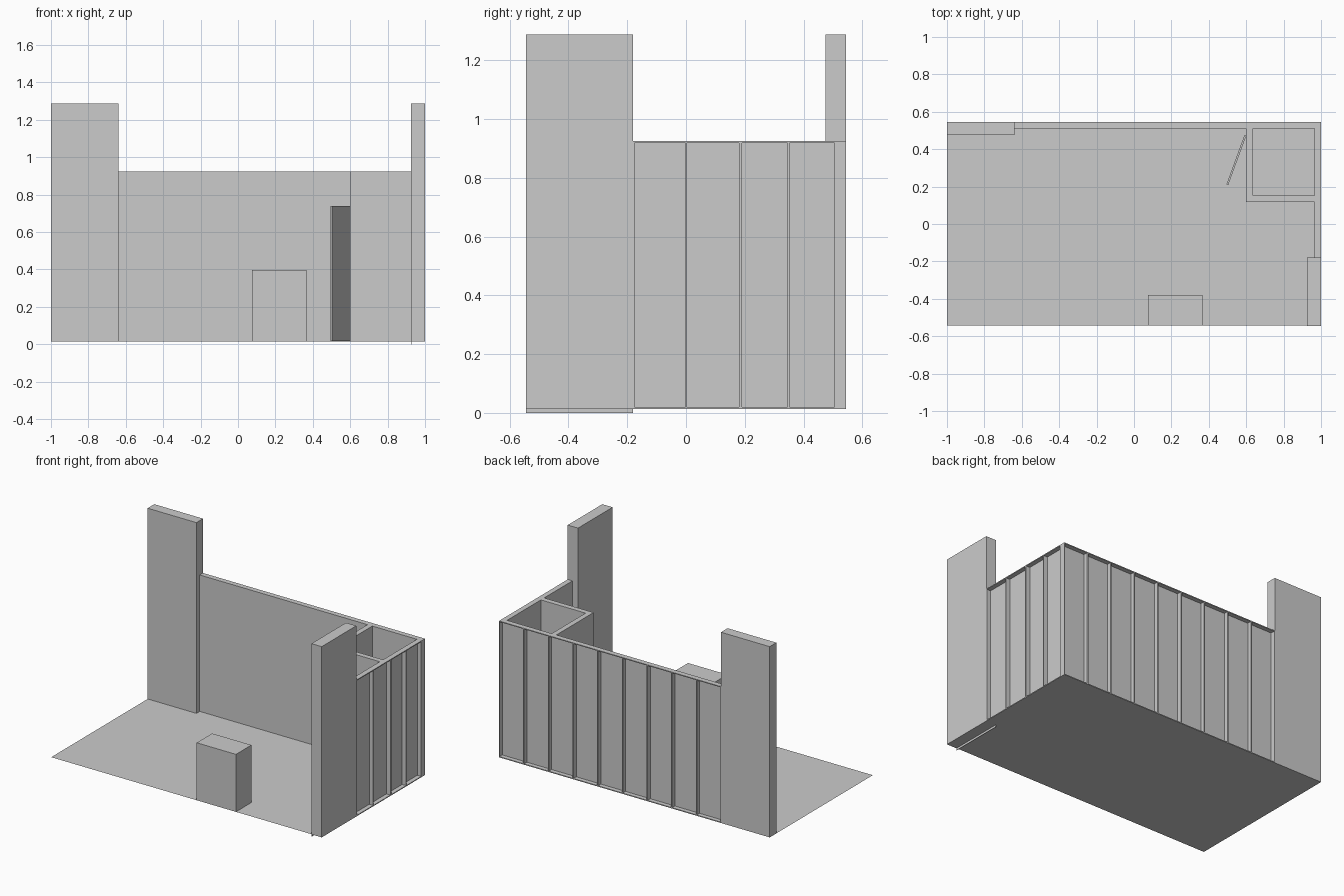
import bpy, bmesh, math
from mathutils import Matrix, Vector

if "Cube" in bpy.data.objects:
    bpy.data.objects.remove(bpy.data.objects["Cube"])

Z0, ZT = 0.014, 0.925      # floor level, wall height
TOWER = 1.288              # tower height
T = 0.035                  # wall depth


def mesh_object(name, bm):
    bmesh.ops.recalc_face_normals(bm, faces=bm.faces)
    me = bpy.data.meshes.new(name)
    bm.to_mesh(me)
    bm.free()
    ob = bpy.data.objects.new(name, me)
    bpy.context.collection.objects.link(ob)
    return ob


def add_box(name, lo, hi):
    bm = bmesh.new()
    lo, hi = Vector(lo), Vector(hi)
    m = Matrix.Translation((lo + hi) / 2) @ Matrix.Diagonal((*(hi - lo), 1))
    bmesh.ops.create_cube(bm, size=1, matrix=m)
    return mesh_object(name, bm)


# Floor sheet
bm = bmesh.new()
bmesh.ops.create_grid(bm, x_segments=1, y_segments=1, size=1,
                      matrix=Matrix.Translation((0, 0, Z0)) @ Matrix.Diagonal((1, 0.543, 1, 1)))
mesh_object("floor", bm)

# Towers
add_box("left_tower", (-1, 0.475, Z0), (-0.64, 0.545, TOWER))
add_box("right_tower", (0.927, -0.545, Z0), (1, -0.18, TOWER))
add_box("right_tower_front_panel", (0.924, -0.545, 0), (0.927, -0.18, TOWER))

# Back wall: thin front panel, rails, and studs open to the rear
add_box("back_wall_panel", (-0.64, 0.51, Z0), (1 - T, 0.516, ZT))
for part, z in (("bottom", Z0), ("top", ZT - 0.006)):
    add_box("back_wall_" + part + "_rail", (-0.64, 0.516, z), (1, 0.545, z + 0.006))
pitch = 1.64 / 9
for i in range(10):
    c = -0.64 + i * pitch
    a, b = max(c - 0.004, -0.64), min(c + 0.004, 1)
    add_box("back_wall_stud", (a, 0.516, Z0 + 0.006), (b, 0.545, ZT - 0.006))

# Side wall: same construction, open to the right
add_box("side_wall_panel", (1 - T, -0.18, Z0), (1 - T + 0.006, 0.516, ZT))
for part, z in (("bottom", Z0), ("top", ZT - 0.006)):
    add_box("side_wall_" + part + "_rail", (1 - T + 0.006, -0.18, z), (1, 0.516, z + 0.006))
for a, b in ((-0.18, -0.175), (-0.001, 0.004), (0.18, 0.19), (0.345, 0.352), (0.505, 0.516)):
    add_box("side_wall_stud", (1 - T + 0.006, a, Z0 + 0.006), (1, b, ZT - 0.006))

# Storage room: front wall and side wall with a doorway
add_box("room_front_wall", (0.6 + T, 0.118, Z0), (1 - T, 0.118 + T, ZT))
outline = [(0.118, Z0), (0.195, Z0), (0.195, 0.74), (0.475, 0.74),
           (0.475, Z0), (0.51, Z0), (0.51, ZT), (0.118, ZT)]
bm = bmesh.new()
face = bm.faces.new([bm.verts.new((0.6, y, z)) for y, z in outline])
ext = bmesh.ops.extrude_face_region(bm, geom=[face])
bmesh.ops.translate(bm, vec=(T, 0, 0),
                    verts=[v for v in ext["geom"] if isinstance(v, bmesh.types.BMVert)])
mesh_object("room_doorway_wall", bm)

# Door standing ajar, hinged at the rear of the doorway
door = add_box("door", (-0.01, -0.28, 0), (0, 0, 0.74 - Z0 - 0.004))
door.location = (0.6, 0.472, Z0 + 0.004)
door.rotation_euler.z = -math.atan2(0.095, 0.26)

# Reception counter
add_box("counter", (0.075, -0.543, Z0), (0.365, -0.38, 0.398))
